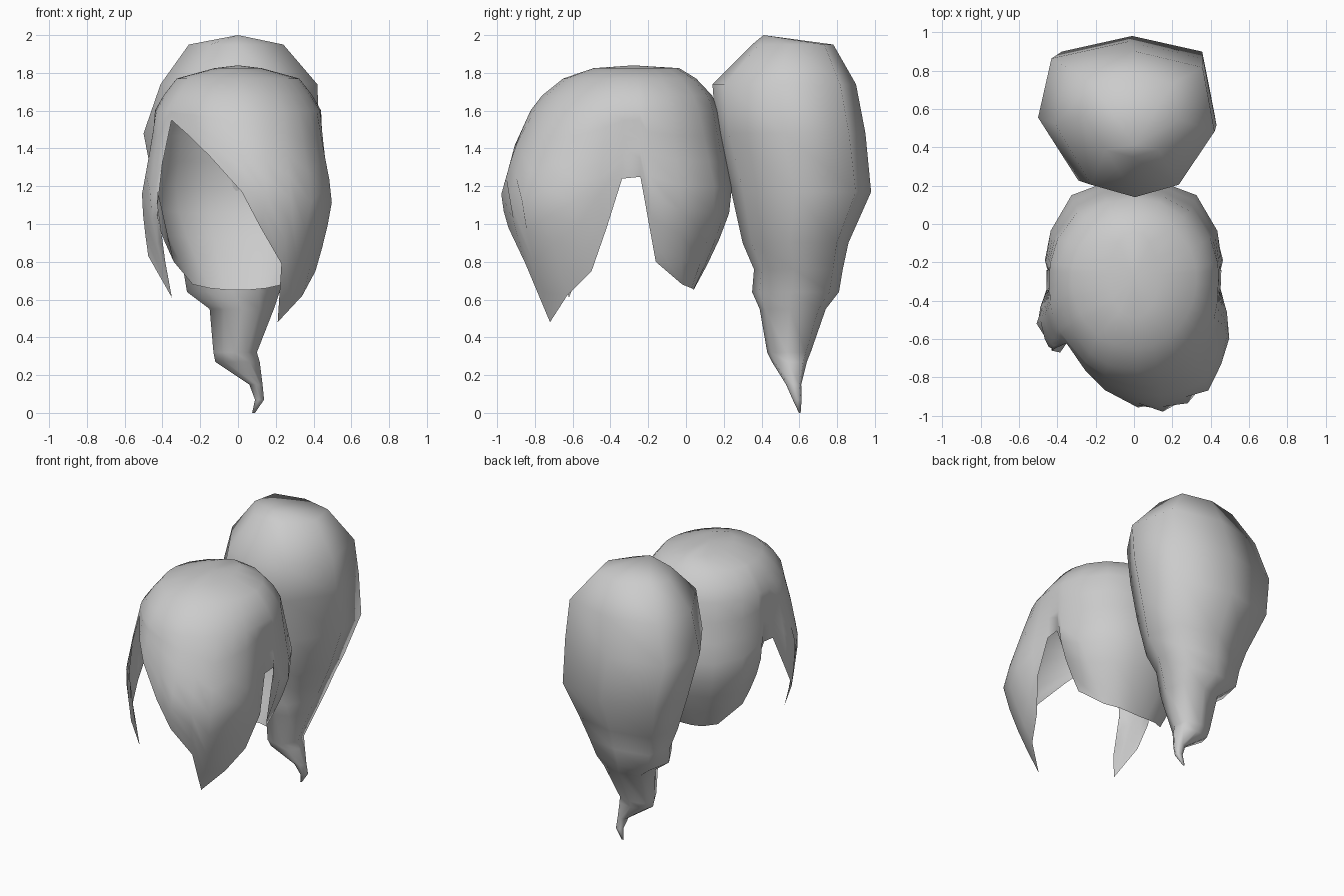
import bpy, math

cube = bpy.data.objects.get("Cube")
if cube:
    bpy.data.objects.remove(cube, do_unlink=True)

hair = bpy.data.materials.new("mid_grey")
hair.use_nodes = True
hair.diffuse_color = (0.6, 0.6, 0.6, 1)
hair.node_tree.nodes["Principled BSDF"].inputs["Base Color"].default_value = (0.6, 0.6, 0.6, 1)


def add_part(name, verts, faces):
    mesh = bpy.data.meshes.new(name)
    mesh.from_pydata(verts, [], faces)
    mesh.validate()
    mesh.materials.append(hair)
    for p in mesh.polygons:
        p.use_smooth = True
    ob = bpy.data.objects.new(name, mesh)
    bpy.context.collection.objects.link(ob)
    return ob


def grid_faces(cols, rows, start):
    """Quads between closed columns of points, each running downwards."""
    out = []
    for j in range(cols):
        a, b = start + j * rows, start + (j + 1) % cols * rows
        out += [(a + i, a + i + 1, b + i + 1, b + i) for i in range(rows - 1)]
    return out


# --- Hair cap: a dome whose lower hem forms the fringe, side locks and nape ---
CY, TOP, BELT = -0.28, 1.84, 1.15
# height, then scale sideways, to the front and to the back
DOME = [(TOP, 0, 0, 0), (1.825, .27, .30, .46), (1.77, .70, .53, .63),
        (1.68, .85, .69, .79), (1.60, .95, .78, .85), (1.40, .97, .92, .92),
        (BELT, 1, 1, 1)]


def dome_point(x, y, z):
    # the uneven belt outline blends into an oval towards the crown
    oval = math.hypot(x / .465, (y - CY) / (.70 if y < CY else .53))
    w = min(1, (z - BELT) / (1.68 - BELT))
    k = 1 + (1 / oval - 1) * w
    for a, b in zip(DOME, DOME[1:]):
        if z >= b[0] - 1e-6:
            t = (a[0] - z) / (a[0] - b[0])
            sx, sf, sb = (a[i] + (b[i] - a[i]) * t for i in (1, 2, 3))
            return (x * k * sx, CY + (y - CY) * k * (sf if y < CY else sb), z)


# Strands: belt x, belt y, hem height, hem x, hem y (hem place only below the belt)
fringe = [(-.36, -.69, 1.55), (-.25, -.81, 1.46), (-.15, -.89, 1.36), (.02, -.96, 1.17),
          (.15, -.98, .98, .12, -.94), (.28, -.935, .79, .23, -.85),
          (.39, -.87, .48, .21, -.72), (.46, -.74, .62, .34, -.63),
          (.50, -.60, .75, .41, -.50), (.485, -.46, .98, .47, -.42),
          (.455, -.34, 1.24)]
nape = [(.46, -.24, 1.25), (.465, -.19, .80, .34, -.16), (.44, -.03, .68, .24, -.02),
        (.33, .16, .66, .15, .03), (.16, .22, .652, .07, .04)]
middle = [(0, .25, .65, 0, .04)]
nape_mirror = [(-s[0],) + s[1:3] + ((-s[3], s[4]) if len(s) > 3 else ()) for s in nape[::-1]]
side_lock = [(-.46, -.34, 1.24), (-.49, -.44, .98, -.49, -.44),
             (-.51, -.52, .83, -.475, -.53), (-.47, -.60, .61, -.35, -.62),
             (-.445, -.64, .80, -.385, -.67), (-.43, -.66, 1.06, -.43, -.66),
             (-.415, -.67, 1.32)]
strands = fringe + nape + middle + nape_mirror + side_lock

STEPS = 7
verts = [(0, CY, TOP)]
for s in strands:
    x, y, hem = s[:3]
    heights = [1.825, 1.77, 1.68] + [1.6 + (hem - 1.6) * k / STEPS for k in range(STEPS + 1)]
    for z in heights:
        if z >= BELT:
            verts.append(dome_point(x, y, z))
        else:
            t = ((BELT - z) / (BELT - hem)) ** 1.35
            verts.append((x + (s[3] - x) * t, y + (s[4] - y) * t, z))
n, rows = len(strands), STEPS + 4
faces = grid_faces(n, rows, 1)
faces += [(0, 1 + j * rows, 1 + (j + 1) % n * rows) for j in range(n)]
add_part("hair_cap", verts, faces)

# --- Ponytail: stacked rings given as height, x range, y range ---
RINGS = [(1.95, -.26, .24, .35, .78), (1.74, -.41, .42, .14, .90),
         (1.48, -.50, .43, .16, .95), (1.17, -.44, .42, .24, .98),
         (.90, -.34, .34, .30, .86), (.76, -.29, .27, .36, .83),
         (.64, -.27, .22, .35, .81), (.55, -.15, .19, .39, .74),
         (.32, -.13, .10, .43, .66), (.27, -.12, .115, .455, .64),
         (.15, .06, .13, .53, .61), (.07, .09, .138, .565, .612),
         (.0, .075, .09, .598, .607)]
# Cross-section: squarer at the back, pointed at the front
SECTION = [(1, -.1), (.85, .78), (0, 1), (-.85, .78), (-1, 0),
           (-.55, -.83), (0, -1), (.55, -.83)]
SIDES, rows = len(SECTION), len(RINGS)
verts = [(0, .41, 2.0)]
for u, v in SECTION:
    for z, x0, x1, y0, y1 in RINGS:
        verts.append(((x0 + x1) / 2 + (x1 - x0) / 2 * u,
                      (y0 + y1) / 2 + (y1 - y0) / 2 * v, z))
faces = grid_faces(SIDES, rows, 1)
faces += [(0, 1 + j * rows, 1 + (j + 1) % SIDES * rows) for j in range(SIDES)]
faces.append([(j + 1) * rows for j in reversed(range(SIDES))])
add_part("ponytail", verts, faces)
